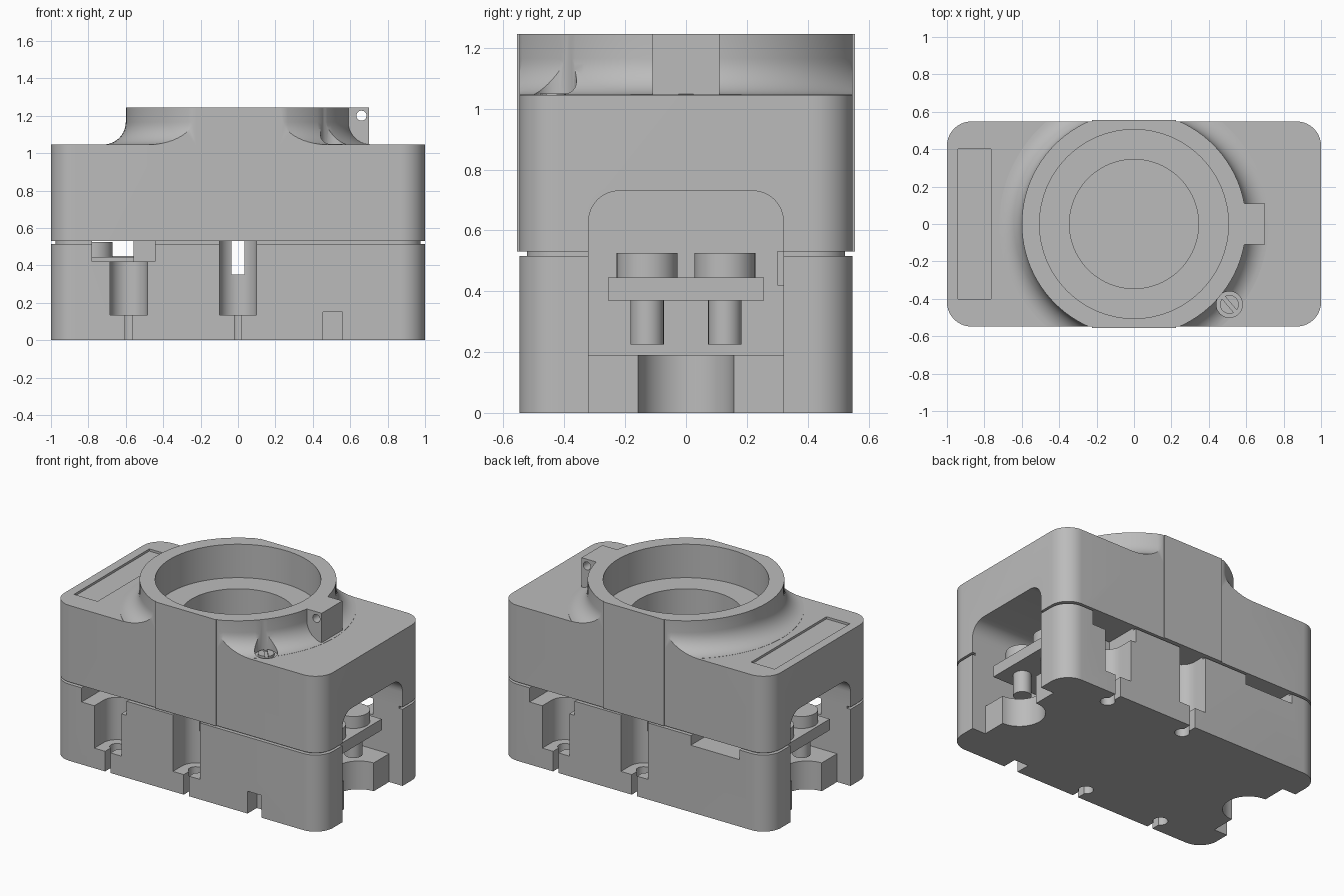
import bpy, bmesh
from math import sin, cos, pi, radians
from mathutils import Matrix, Vector

if "Cube" in bpy.data.objects:
    bpy.data.objects.remove(bpy.data.objects["Cube"])

grey = bpy.data.materials.new("plain_grey")
grey.use_nodes = True
COLOUR = (0.5, 0.5, 0.5, 1)
grey.diffuse_color = COLOUR
grey.node_tree.nodes["Principled BSDF"].inputs["Base Color"].default_value = COLOUR


def finish(name, bm):
    bmesh.ops.recalc_face_normals(bm, faces=bm.faces)
    mesh = bpy.data.meshes.new(name)
    bm.to_mesh(mesh)
    bm.free()
    mesh.materials.append(grey)
    ob = bpy.data.objects.new(name, mesh)
    bpy.context.collection.objects.link(ob)
    return ob


def prism(name, pts, move):
    """Extrude a closed loop of 3D points along a vector."""
    bm = bmesh.new()
    face = bm.faces.new([bm.verts.new(p) for p in pts])
    out = bmesh.ops.extrude_face_region(bm, geom=[face])
    verts = [g for g in out["geom"] if isinstance(g, bmesh.types.BMVert)]
    bmesh.ops.translate(bm, verts=verts, vec=Vector(move))
    return finish(name, bm)


def box(name, x, y, z):
    pts = [(x[0], y[0], z[0]), (x[1], y[0], z[0]), (x[1], y[1], z[0]), (x[0], y[1], z[0])]
    return prism(name, pts, (0, 0, z[1] - z[0]))


def arc(cx, cy, r, a0, a1, n):
    return [(cx + r * cos(radians(a0 + (a1 - a0) * i / n)),
             cy + r * sin(radians(a0 + (a1 - a0) * i / n))) for i in range(n + 1)]


def cyl(name, x, y, r, z, n=48):
    pts = [(px, py, z[0]) for px, py in arc(x, y, r, 0, 360, n)[:-1]]
    return prism(name, pts, (0, 0, z[1] - z[0]))


def rounded_block(name, hx, hy, r, z):
    pts = []
    for k, (sx, sy) in enumerate([(1, 1), (-1, 1), (-1, -1), (1, -1)]):
        pts += arc(sx * (hx - r), sy * (hy - r), r, 90 * k, 90 * k + 90, 10)
    return prism(name, [(x, y, z[0]) for x, y in pts], (0, 0, z[1] - z[0]))


def lathe(name, profile, n=96):
    bm = bmesh.new()
    rings = []
    for i in range(n):
        a = 2 * pi * i / n
        rings.append([bm.verts.new((r * cos(a), r * sin(a), z)) for r, z in profile])
    for i in range(n):
        a, b = rings[i], rings[(i + 1) % n]
        for j in range(len(profile) - 1):
            bm.faces.new((a[j], b[j], b[j + 1], a[j + 1]))
    bm.faces.new([r[0] for r in rings])
    bm.faces.new([r[-1] for r in rings])
    return finish(name, bm)


def combine(target, other, op):
    mod = target.modifiers.new(op, "BOOLEAN")
    mod.operation, mod.solver, mod.object = op, "EXACT", other
    bpy.ops.object.select_all(action="DESELECT")
    bpy.context.view_layer.objects.active = target
    target.select_set(True)
    bpy.ops.object.modifier_apply(modifier=mod.name)
    bpy.data.objects.remove(other)


def smooth(ob):
    bpy.ops.object.select_all(action="DESELECT")
    bpy.context.view_layer.objects.active = ob
    ob.select_set(True)
    bpy.ops.object.shade_smooth_by_angle(angle=radians(30))


# Two housing halves around an inset core that leaves the seam groove
SEAM = 0.53
housing = rounded_block("housing", 1, 0.548, 0.13, (0, 0.515))
combine(housing, rounded_block("core", 0.975, 0.523, 0.11, (0.4, 0.6)), "UNION")
combine(housing, rounded_block("upper", 1, 0.548, 0.13, (SEAM, 1.045)), "UNION")

# Round collar with a fillet foot, trimmed flush with the housing sides
collar = lathe("collar", [(0.72, 0.95)] + arc(0.72, 1.166, 0.12, 270, 180, 10) + [(0.6, 1.245)])
combine(collar, box("trim", (-1, 1), (-0.548, 0.548), (0.9, 1.4)), "INTERSECT")
combine(housing, collar, "UNION")
combine(housing, box("side_flats", (-0.225, 0.225), (-0.556, 0.556), (SEAM, 1.245)), "UNION")
combine(housing, box("lug", (0.5, 0.7), (-0.11, 0.11), (1.0, 1.245)), "UNION")

cutters = [
    # Stepped bore and cross channel
    cyl("counterbore", 0, 0, 0.505, (1.02, 1.4), 96),
    cyl("bore", 0, 0, 0.345, (0.35, 1.4), 96),
    box("channel", (-0.035, 0.035), (-0.7, 0.7), (0.35, SEAM)),
    # Label recess, adjusting screw pocket and small foot notch
    box("label_recess", (-0.94, -0.765), (-0.4, 0.4), (1.03, 1.1)),
    cyl("screw_pocket", 0.51, -0.43, 0.07, (1.035, 1.24), 32),
    box("foot_notch", (0.455, 0.56), (-0.7, -0.45), (-0.1, 0.15)),
    # Window without a bolt pocket
    box("window", (-0.78, -0.42), (0.3, 0.7), (0.45, SEAM)),
]
# Lug cross hole
cutters.append(prism("lug_hole", [(x, -0.2, z) for x, z in arc(0.66, 1.2, 0.027, 0, 345, 23)], (0, 0.4, 0)))

# End cavities with a recessed ledge and a round cable notch
for s in (-1, 1):
    arch = [(-0.32, 0.19), (0.32, 0.19)] + arc(0.22, 0.63, 0.1, 0, 90, 8) + arc(-0.22, 0.63, 0.1, 90, 180, 8)
    cutters += [
        prism("arch", [(s * 0.56, y, z) for y, z in arch], (s * 0.6, 0, 0)),
        box("foot", sorted((s * 0.9, s * 1.2)), (-0.32, 0.32), (-0.1, 0.25)),
        cyl("cable_notch", s * 0.9, 0, 0.157, (-0.1, 0.25)),
    ]

# Bolt pockets with slotted feet, repeated by half turn
for s in (-1, 1):
    def side(a, b):
        return sorted((s * a, s * b))
    for x in (0, s * 0.585):
        cutters += [
            box("pocket", (x - 0.1, x + 0.1), side(0.45, 0.7), (0.135, SEAM)),
            cyl("pocket_end", x, s * 0.45, 0.1, (0.135, SEAM)),
            box("foot_slot", (x - 0.02, x + 0.02), side(0.45, 0.7), (-0.1, 0.2)),
            cyl("foot_hole", x, s * 0.45, 0.045, (-0.1, 0.2), 24),
        ]
    cutters.append(box("side_window", side(0.445, 0.78), side(0.3, 0.7), (0.42, SEAM)))

for c in cutters:
    combine(housing, c, "DIFFERENCE")
smooth(housing)

# Terminal plates with two screws at each end
for s, label in ((-1, "right"), (1, "left")):
    box(label + "_terminal_plate", sorted((s * 0.55, s * 0.89)), (-0.257, 0.257), (0.37, 0.445))
    for y, where in ((-0.128, "front"), (0.128, "back")):
        smooth(cyl(f"{label}_{where}_screw_head", s * 0.77, y, 0.1, (0.44, 0.525)))
        smooth(cyl(f"{label}_{where}_screw_shank", s * 0.77, y, 0.055, (0.225, 0.38), 32))

# Slotted adjusting screw
screw = cyl("adjusting_screw", 0.51, -0.43, 0.05, (1.0, 1.05), 32)
slot = box("slot", (-0.08, 0.08), (-0.01, 0.01), (1.04, 1.1))
slot.data.transform(Matrix.Translation((0.51, -0.43, 0)) @ Matrix.Rotation(radians(-50), 4, "Z"))
combine(screw, slot, "DIFFERENCE")
smooth(screw)
